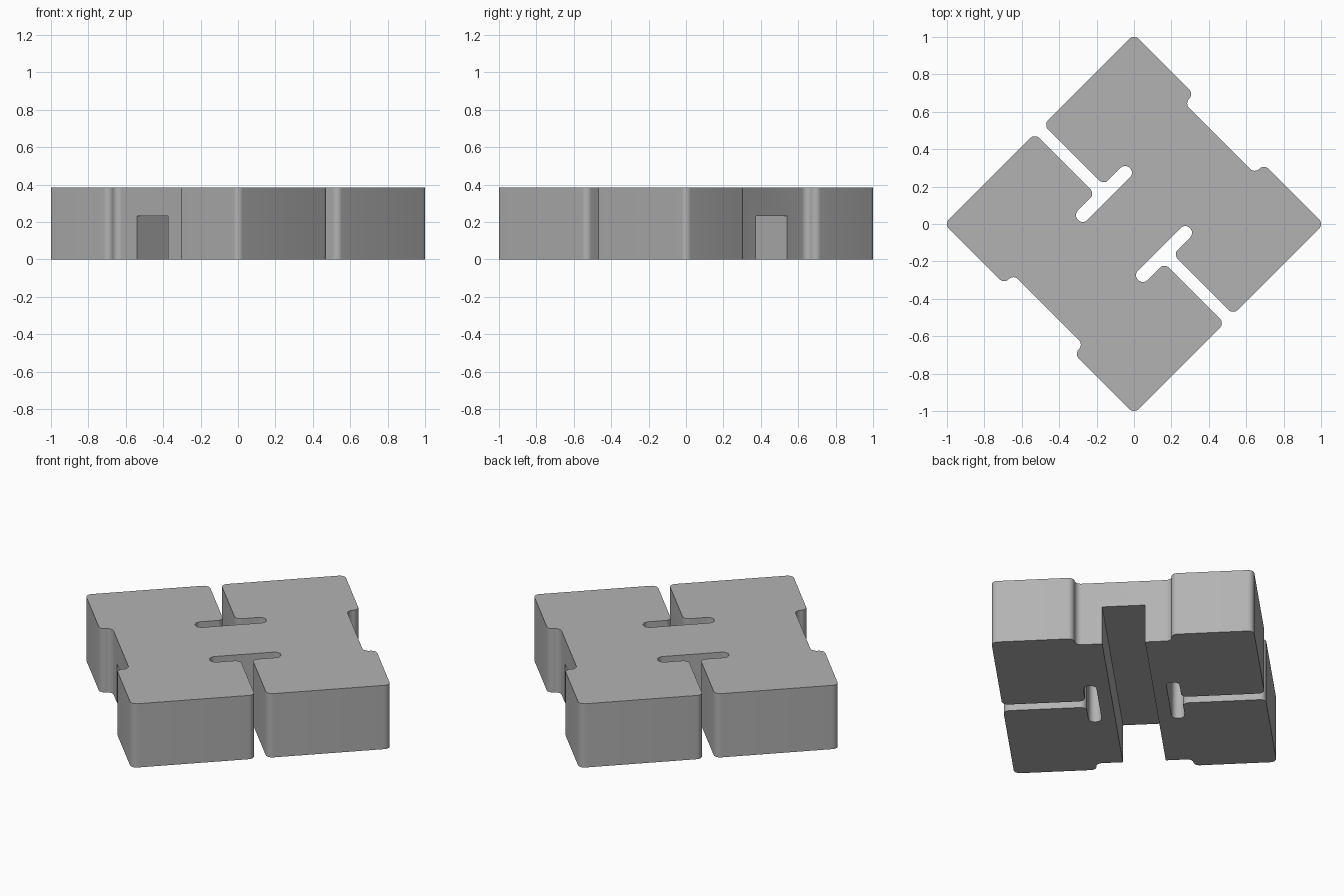
import bpy, bmesh, math
from mathutils import Vector

cube = bpy.data.objects.get("Cube")
if cube:
    bpy.data.objects.remove(cube, do_unlink=True)

HEIGHT = 0.383
HALF = 0.717          # half side of the square block
RADIUS = 0.0345       # rounding of every vertical corner
GROOVE_WIDTH, GROOVE_HEIGHT = 0.234, 0.232

grey = bpy.data.materials.new("plain_grey")
grey.use_nodes = True
colour = (0.45, 0.45, 0.45, 1)
grey.diffuse_color = colour
grey.node_tree.nodes["Principled BSDF"].inputs["Base Color"].default_value = colour


def rounded(points, radius, steps=8):
    """Replace each right-angled corner of a closed outline with an arc."""
    result = []
    for i, p in enumerate(points):
        back = (points[i - 1] - p).normalized()
        ahead = (points[(i + 1) % len(points)] - p).normalized()
        centre = p + (back + ahead) * radius
        for k in range(steps + 1):
            t = math.pi / 2 * k / steps
            result.append(centre - ahead * radius * math.cos(t) - back * radius * math.sin(t))
    return result


# Quarter outline: side recess, outer corner, T-shaped slot
side_depth, side_half = 0.647, 0.265
slot_half, bar_half, bar_inner, bar_outer = 0.033, 0.196, 0.191, 0.263
quarter = [Vector(p) for p in (
    (side_depth, side_half), (HALF, side_half), (HALF, HALF), (slot_half, HALF),
    (slot_half, bar_outer), (bar_half, bar_outer), (bar_half, bar_inner))]
half = quarter + [Vector((-p.x, p.y)) for p in reversed(quarter)]
outline = half + [-p for p in half]

# Block body, extruded from the outline
bm = bmesh.new()
base = bm.faces.new([bm.verts.new((p.x, p.y, 0)) for p in rounded(outline, RADIUS)])
extruded = bmesh.ops.extrude_face_region(bm, geom=[base], use_keep_orig=True)
top = [v for v in extruded["geom"] if isinstance(v, bmesh.types.BMVert)]
bmesh.ops.translate(bm, verts=top, vec=(0, 0, HEIGHT))
bmesh.ops.recalc_face_normals(bm, faces=bm.faces)
mesh = bpy.data.meshes.new("slotted_block")
bm.to_mesh(mesh)
bm.free()
mesh.materials.append(grey)
block = bpy.data.objects.new("slotted_block", mesh)
bpy.context.collection.objects.link(block)
block.rotation_euler.z = math.pi / 4

# Groove running along the underside between the two recessed sides
bpy.ops.mesh.primitive_cube_add(size=1, rotation=(0, 0, math.pi / 4))
cutter = bpy.context.object
cutter.name = "groove_cutter"
cutter.scale = (2, GROOVE_WIDTH, GROOVE_HEIGHT * 2)
cutter.data.materials.append(grey)
cutter.hide_render = True

bpy.ops.object.select_all(action="DESELECT")
block.select_set(True)
bpy.context.view_layer.objects.active = block
groove = block.modifiers.new("groove", "BOOLEAN")
groove.operation = "DIFFERENCE"
groove.solver = "EXACT"
groove.object = cutter
bpy.ops.object.modifier_apply(modifier=groove.name)
bpy.data.objects.remove(cutter, do_unlink=True)
bpy.ops.object.shade_smooth_by_angle(angle=math.radians(30))
